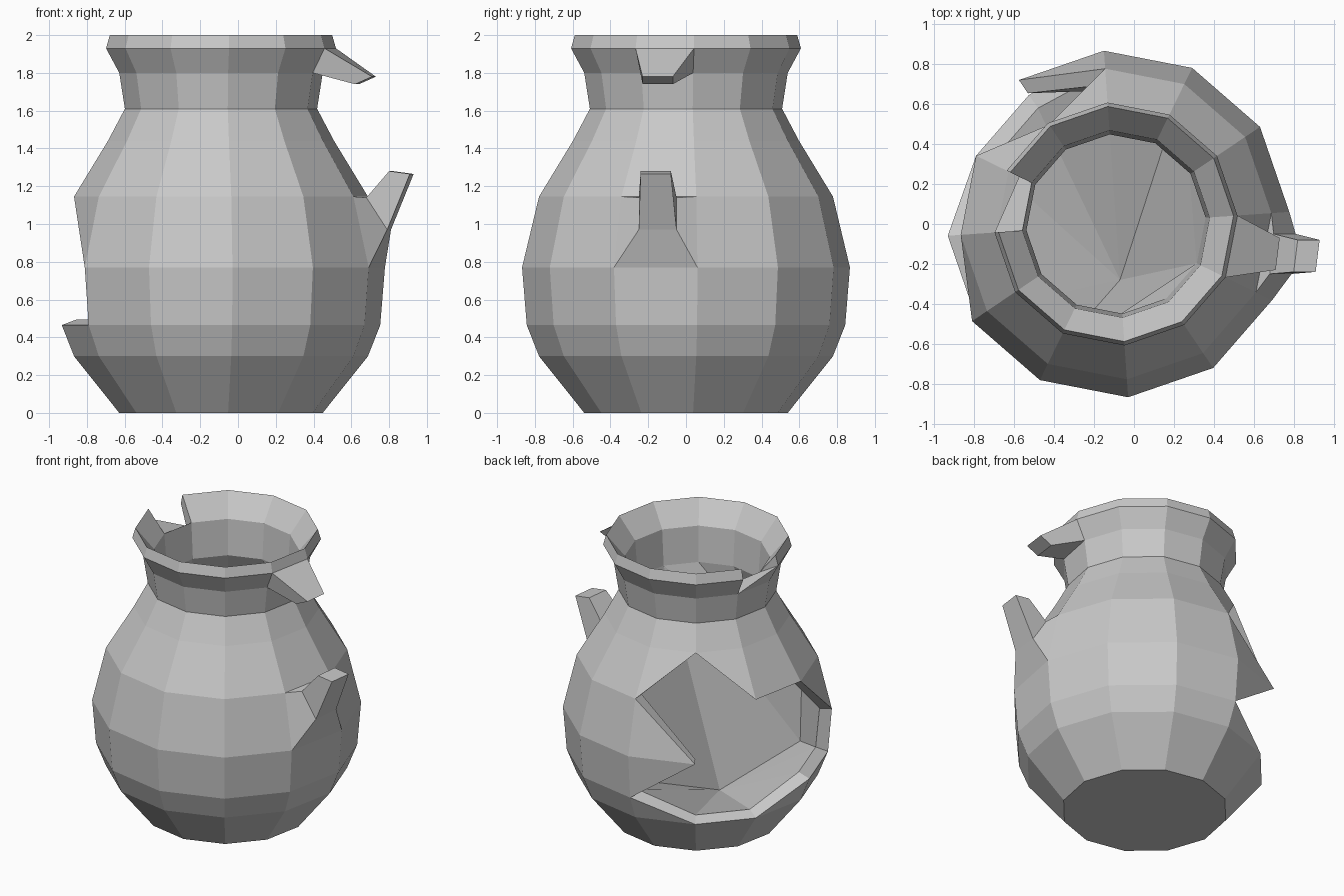
import bpy, bmesh, math

cube = bpy.data.objects.get("Cube")
if cube:
    bpy.data.objects.remove(cube, do_unlink=True)

SIDES = 12
AXIS_X = -0.09
# outer profile: (radius, height) from foot to lip
PROFILE = [(0.54, 0), (0.78, 0.3), (0.845, 0.465), (0.87, 0.77), (0.78, 1.145),
           (0.6, 1.44), (0.51, 1.61), (0.54, 1.8), (0.61, 1.93), (0.59, 2.0)]

clay = bpy.data.materials.new("grey_clay")
clay.use_nodes = True
clay.diffuse_color = (0.58, 0.58, 0.58, 1)
clay.node_tree.nodes["Principled BSDF"].inputs["Base Color"].default_value = clay.diffuse_color

bm = bmesh.new()


def ring_point(k, r, z):
    a = math.radians(4 + 30 * k)
    return bm.verts.new((AXIS_X + r * math.cos(a), r * math.sin(a), z))


def ring(r, z):
    return [ring_point(k, r, z) for k in range(SIDES)]


def bridge(a, b):
    """Join two closed loops of equal length with quads."""
    for i in range(len(a)):
        j = (i + 1) % len(a)
        bm.faces.new((a[i], a[j], b[j], b[i]))


def fan(centre, path):
    """Triangles from one point to each step of a path."""
    for a, b in zip(path, path[1:]):
        bm.faces.new((centre, a, b))


rows = [ring(r, z) for r, z in PROFILE]
neck = ring(0.47, 1.85)
waist = ring(0.45, 1.6)
lip = rows[-1]

# broken-out corners (side, row) and whole missing panels
gone = {(4, 4), (4, 2), (5, 3), (5, 2), (6, 3)}
notch = {(5, 8)}
missing = {(6, 2), (11, 3), (11, 7), (5, 8)}

# outer wall: a panel with one broken corner becomes a triangle
for row in range(len(rows) - 1):
    for k in range(SIDES):
        if (k, row) in missing:
            continue
        k2 = (k + 1) % SIDES
        corners = [(k, row), (k2, row), (k2, row + 1), (k, row + 1)]
        lost = gone | notch if (k, row) == (5, 7) else gone
        left = [rows[r][s] for s, r in corners if (s, r) not in lost]
        if len(left) >= 3:
            bm.faces.new(left)
bm.faces.new(rows[0])

# inside of the lip, with one panel chipped out, and the throat below it
for k in range(SIDES):
    k2 = (k + 1) % SIDES
    if k != 5:
        bm.faces.new((lip[k], lip[k2], neck[k2], neck[k]))
bm.faces.new((rows[7][5], rows[8][6], neck[6], neck[5]))
bm.faces.new((rows[8][6], lip[6], neck[6]))
bm.faces.new((lip[5], rows[8][5], rows[7][5], neck[5]))
bridge(neck, waist)

# thickness of the wall around the big hole
hole = [(3, 4), (4, 3), (3, 2), (4, 1), (5, 1), (6, 2), (7, 2), (7, 3),
        (6, 4), (5, 4), (4, 5)]
outer_edge = [rows[r][k] for k, r in hole]
inner_edge = [ring_point(k, PROFILE[r][0] - 0.08, PROFILE[r][1] + (0.03 if r < 3 else 0))
              for k, r in hole]
bridge(outer_edge, inner_edge)

# inner wall above the hole
upper = [inner_edge[i] for i in (0, 10, 9, 8, 7)]
for i in range(4):
    bm.faces.new((waist[3 + i], waist[4 + i], upper[i + 1], upper[i]))

# coarse inner walls on both sides of the hole
back_corner = ring_point(2, 0.76, 0.46)
front_corner = ring_point(8, 0.76, 0.36)
front_shoulder = ring_point(8, 0.77, 0.74)
fan(back_corner, [waist[k] for k in (11, 0, 1, 2, 3)] + inner_edge[:3])
fan(front_shoulder, [inner_edge[7]] + waist[7:])
bm.faces.new((front_corner, front_shoulder, waist[11]))
bm.faces.new((front_corner, front_shoulder, inner_edge[7], inner_edge[6]))

# floor spreading from one low point
low_point = bm.verts.new((-0.07, -0.28, 0.07))
fan(low_point, [waist[11], back_corner] + inner_edge[2:7] + [front_corner, waist[11]])


# stumps of the broken handle, grown from two wall panels
def stump(row, sections):
    loop = [rows[row][11], rows[row][0], rows[row + 1][0], rows[row + 1][11]]
    for (x_low, z_low), (x_top, z_top), y0, y1 in sections:
        nxt = [bm.verts.new(p) for p in ((x_low - 0.02, y0, z_low), (x_low, y1, z_low),
                                         (x_top, y1, z_top), (x_top - 0.02, y0, z_top))]
        bridge(loop, nxt)
        loop = nxt
    bm.faces.new(loop)


stump(3, [((0.81, 0.97), (0.7, 1.14), -0.25, -0.05),
          ((0.93, 1.265), (0.82, 1.28), -0.24, -0.08)])
stump(7, [((0.64, 1.74), (0.73, 1.78), -0.23, -0.07)])

bmesh.ops.recalc_face_normals(bm, faces=bm.faces)
mesh = bpy.data.meshes.new("broken_jug")
bm.to_mesh(mesh)
bm.free()
mesh.materials.append(clay)
jug = bpy.data.objects.new("broken_jug", mesh)
bpy.context.collection.objects.link(jug)
